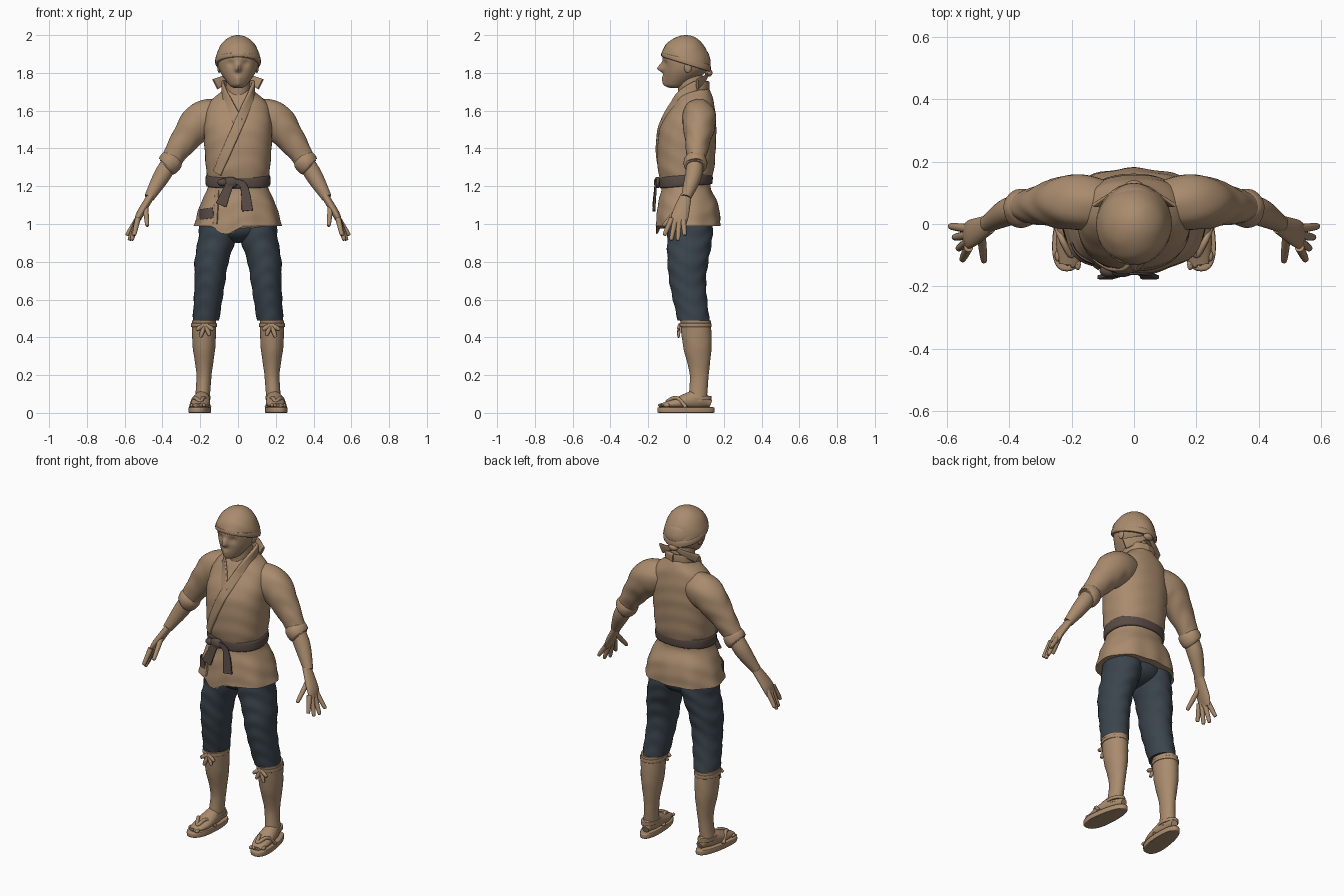
import bpy, bmesh, math
from mathutils import Vector
from mathutils.bvhtree import BVHTree

cube = bpy.data.objects.get("Cube")
if cube:
    bpy.data.objects.remove(cube, do_unlink=True)


def material(name, *colour):
    mat = bpy.data.materials.new(name)
    mat.use_nodes = True
    mat.diffuse_color = (*colour, 1)
    mat.node_tree.nodes["Principled BSDF"].inputs["Base Color"].default_value = (*colour, 1)
    return mat


tan = material("tan", .4, .26, .155)
navy = material("navy cloth", .043, .058, .074)
brown = material("dark brown cloth", .1, .07, .06)


def smooth(rows, steps):
    """Catmull-Rom interpolation of rows of numbers."""
    out = []
    padded = [rows[0], *rows, rows[-1]]
    for before, start, end, after in zip(padded, padded[1:], padded[2:], padded[3:]):
        for step in range(steps):
            t = step / steps
            out.append([b + t / 2 * (c - a + t * (2 * a - 5 * b + 4 * c - d + t * (3 * (b - c) + d - a)))
                        for a, b, c, d in zip(before, start, end, after)])
    return out + [list(rows[-1])]


def depth(centre):      # ring thickness measured front to back
    return Vector((0, 1, 0))


def height(centre):     # ring thickness measured vertically
    return Vector((0, 0, 1))


def outward(centre):    # ring thickness measured away from the body axis
    return Vector((centre.x, centre.y - .04, 0))


def loft(name, rings, mat, ref=None, sides=32, steps=6, power=2, flat=1, wrinkle=0, warp=None, mirror=1):
    """Skin through rings (x, y, z, width[, thickness]); rings lie level unless ref is given."""
    rows = smooth([ring if len(ring) > 4 else (*ring, ring[-1] * flat) for ring in rings], steps)
    centres = [Vector(row[:3]) for row in rows]
    bm = bmesh.new()
    loops = []
    for i, centre in enumerate(centres):
        wide, thick = (max(radius, .002) for radius in rows[i][3:])
        across, out = Vector((1, 0, 0)), Vector((0, 1, 0))
        if ref:
            along = (centres[min(i + 1, len(rows) - 1)] - centres[max(i - 1, 0)]).normalized()
            out = ref(centre)
            out = (out - along * out.dot(along)).normalized()
            across = along.cross(out)
        loop = []
        for j in range(sides):
            angle = math.tau * j / sides
            cos, sin = (math.copysign(abs(f) ** (2 / power), f) for f in (math.cos(angle), math.sin(angle)))
            swell = 1 + wrinkle * math.sin(centre.z * 70 + 3 * math.sin(2 * angle + 1))
            point = centre + (across * wide * cos + out * thick * sin) * swell
            if warp:
                warp(point)
            point.x *= mirror
            loop.append(bm.verts.new(point))
        loops.append(loop)
    for low, high in zip(loops, loops[1:]):
        for j in range(sides):
            bm.faces.new((low[j - 1], low[j], high[j], high[j - 1]))
    bm.faces.new(loops[0])
    bm.faces.new(loops[-1])
    bmesh.ops.recalc_face_normals(bm, faces=bm.faces)
    mesh = bpy.data.meshes.new(name)
    bm.to_mesh(mesh)
    bm.free()
    mesh.shade_smooth()
    mesh.set_sharp_from_angle(angle=.9)
    mesh.materials.append(mat)
    obj = bpy.data.objects.new(name, mesh)
    bpy.context.scene.collection.objects.link(obj)
    return obj


def pair(name, rings, mat, **options):
    loft("left_" + name, rings, mat, **options)
    loft("right_" + name, rings, mat, mirror=-1, **options)


def ellipsoid(centre, radii, start=-90):
    """Rings of an ellipsoid, or of its upper part from the start angle."""
    x, y, z = centre
    wide, deep, tall = radii
    angles = [math.radians(start + (90 - start) * i / 9) for i in range(10)]
    return [(x, y, z + tall * math.sin(a), wide * math.cos(a), deep * math.cos(a)) for a in angles]


def slab(centre, wide, deep, half):
    """Rings of a rounded band or sole."""
    x, y, z = centre
    return [(x, y, z + half * t, wide * f, deep * f) for t, f in ((-1, .9), (-.8, 1), (.8, 1), (1, .9))]


# Head, sculpted with soft bumps: (x, z, radius, push forward)
BUMPS = {"nose tip": (0, 1.82, .015, .03), "nose bridge": (0, 1.84, .015, .015),
         "eye socket": (.04, 1.85, .02, -.01), "mouth": (0, 1.77, .02, .01), "chin": (0, 1.74, .02, .01)}


def sculpt_face(point):
    if point.y < -.03:
        for x, z, radius, push in BUMPS.values():
            gap = math.hypot(abs(point.x) - x, point.z - z)
            point.y -= push * math.exp(-(gap / radius) ** 2)


loft("head", [(0, -.06, 1.72, .02, .02), (0, -.05, 1.74, .05, .06), (0, 0, 1.82, .1, .12),
              (0, 0, 1.9, .1, .12), (0, 0, 1.97, .05, .06)], tan, sides=96, steps=16, warp=sculpt_face)
loft("neck", [(0, .04, 1.6, .07), (0, .02, 1.8, .06)], tan, flat=1.1)
pair("ear", ellipsoid((.1, .01, 1.83), (.01, .02, .03)), tan, steps=2)


# Head scarf, lower at the nape, with its knot and tails
def dip_at_nape(point):
    point.z -= 2 * point.y * (2 - point.z)


loft("head_scarf", ellipsoid((0, 0, 1.85), (.12, .13, .15), start=0), tan, wrinkle=.01, warp=dip_at_nape)
loft("scarf_brim", slab((0, 0, 1.86), .12, .13, .015), tan, warp=dip_at_nape)
loft("scarf_knot", ellipsoid((0, .12, 1.8), (.03, .02, .02)), tan, steps=2)
pair("scarf_tail", [(0, .12, 1.8, .01), (.06, .1, 1.77, .02), (.12, .06, 1.74, .03)],
     tan, ref=depth, power=3, flat=.25)


# Jacket with a flared, draped hem and an overlapping front flap
def drape(point):
    below_belt = max(0, 1.2 - point.z)
    fold = 1 + below_belt * math.sin(9 * math.atan2(point.y, point.x)) / 10
    point.x *= fold
    point.y *= fold
    if point.y < 0:
        point.z -= below_belt * math.exp(-((point.x + .06) / .06) ** 4) / 5


jacket = loft("jacket", [(0, .01, .99, .23, .17), (0, .01, 1.1, .2, .16), (0, 0, 1.2, .16, .13),
                         (0, 0, 1.3, .17, .15), (0, .01, 1.5, .18, .15), (0, .04, 1.63, .16, .11),
                         (0, .05, 1.7, .09, .08), (0, .05, 1.73, .07, .06)],
              tan, sides=72, steps=10, power=2.3, wrinkle=.008, warp=drape)
surface = BVHTree.FromPolygons([v.co for v in jacket.data.vertices], [p.vertices for p in jacket.data.polygons])


def strip(start, end, width):
    """Rings of a band laid on the jacket front between two (x, z) points."""
    rings = []
    for i in range(10):
        x, z = Vector(start).lerp(Vector(end), i / 9)
        hit = surface.ray_cast(Vector((x, -1, z)), Vector((0, 1, 0)))[0]
        rings.append((x, hit.y if hit else 0, z, width))
    return rings


# Collar bands from the nape, the left one crossing over to the right hip
nape = [(.08 * math.sin(a), .05 + .065 * math.cos(a), 1.73, .026) for a in (0, math.pi / 4, math.pi / 2)]
loft("left_collar", nape + strip((.07, 1.68), (-.11, 1.27), .026), tan, ref=outward, power=4, flat=.4)
loft("right_collar", nape + strip((.07, 1.68), (0, 1.54), .026), tan, ref=outward, power=4, flat=.3, mirror=-1)
loft("skirt_edge", strip((-.11, 1.18), (-.12, 1), .012), tan, ref=outward, power=4, flat=.5)
loft("hip_patch", strip((-.2, 1.05), (-.13, 1.06), .028), brown, ref=outward, power=8, flat=.15)


# Belt, knot and hanging ends
def rise_at_back(point):
    point.z += point.y / 12


loft("belt", slab((0, 0, 1.23), .17, .14, .03), brown, sides=48, power=2.3, warp=rise_at_back)
loft("belt_knot", ellipsoid((-.04, -.15, 1.22), (.04, .02, .03)), brown, steps=2)
loft("belt_loop", ellipsoid((-.08, -.15, 1.22), (.03, .02, .02)), brown, steps=2)
loft("right_belt_end", [(-.04, -.16, 1.22, .02), (-.09, -.17, 1.1, .03)], brown, ref=depth, power=5, flat=.25)
loft("left_belt_end", [(-.03, -.16, 1.23, .01), (.03, -.16, 1.2, .02), (.05, -.17, 1.07, .03)],
     brown, ref=depth, power=5, flat=.25)

# Sleeves with rolled cuffs, forearms and hands
pair("sleeve", [(.08, .06, 1.58, .08), (.19, .07, 1.55, .1), (.3, .06, 1.42, .07), (.37, .05, 1.31, .05)],
     tan, ref=depth, steps=10, flat=.9, wrinkle=.025)
pair("cuff", [(.33, .05, 1.37, .04), (.35, .05, 1.34, .06), (.37, .05, 1.31, .06), (.38, .05, 1.3, .05)],
     tan, ref=depth, wrinkle=.02)
pair("forearm", [(.34, .05, 1.36, .04), (.4, .04, 1.26, .045), (.47, 0, 1.14, .027)], tan, ref=depth)
pair("palm", [(.46, 0, 1.15, .02, .03), (.52, -.03, 1.05, .02, .045), (.54, -.04, 1, .01, .04)], tan, ref=depth)


def finger(name, base, tip):
    base, tip = Vector(base), Vector(tip)
    rings = [(*base.lerp(tip, t), r) for t, r in ((0, .015), (.9, .011), (1, .004))]
    pair(name, rings, tan, ref=depth, sides=14)


finger("thumb", (.49, -.03, 1.09), (.48, -.12, .99))
for i, name in enumerate(("index", "middle", "ring", "little")):
    arch = math.sin(math.pi * i / 3)
    finger(name + "_finger", (.53, -.075 + .02 * i, 1.03), (.55 + .013 * i, -.115 + .036 * i, .94 - .03 * arch))

# Trousers gathered at the knee
pair("trouser_leg", [(.1, .02, 1.05, .1), (.11, .02, .93, .1), (.14, .01, .8, .09), (.15, .01, .68, .08),
                     (.17, .04, .49, .07)], navy, steps=12, flat=1.2, wrinkle=.022)
loft("trouser_seat", ellipsoid((0, .02, .98), (.15, .12, .08)), navy, steps=2)

# Leggings with a tie under each knee
pair("legging", [(.18, .05, .49, .065), (.18, .06, .35, .06), (.18, .07, .2, .04), (.19, .06, .06, .04)],
     tan, flat=1.25, wrinkle=.01)
pair("legging_tie", slab((.18, .05, .465), .069, .085, .01), tan)
for name, x, z in (("outer_bow", .22, .44), ("inner_bow", .13, .44),
                   ("outer_tie_end", .2, .4), ("inner_tie_end", .15, .41)):
    knot, end = Vector((.175, -.035, .47)), Vector((x, -.04, z))
    pair(name, [(*knot, .006), (*knot.lerp(end, .6), .012), (*end, .008)], tan, ref=depth, sides=12, flat=.7)


# Feet and sandals, toes turned out
def turn_out(point):
    point.x += (point.x - .2) * -point.y - point.y / 10


pair("sandal_sole", slab((.2, 0, .015), .055, .15, .015), tan, power=2.4, warp=turn_out)
pair("foot", [(.18, .13, .05, .02, .02), (.19, .06, .07, .04, .05), (.2, -.05, .05, .05, .03),
              (.21, -.13, .04, .03, .01)], tan, ref=height)
pair("sandal_strap", [(.15, 0, .03, .01), (.18, -.05, .08, .01), (.2, -.1, .06, .01), (.23, -.05, .08, .01),
                      (.25, 0, .03, .01)], tan, ref=height, sides=12)
pair("heel_strap", slab((.19, .06, .08), .045, .075, .01), tan)
for i in range(5):
    pair(f"toe_{i + 1}", ellipsoid((.18 + .016 * i, -.13 + .007 * i, .04), (.01, .018, .01)), tan, sides=12, steps=2)
